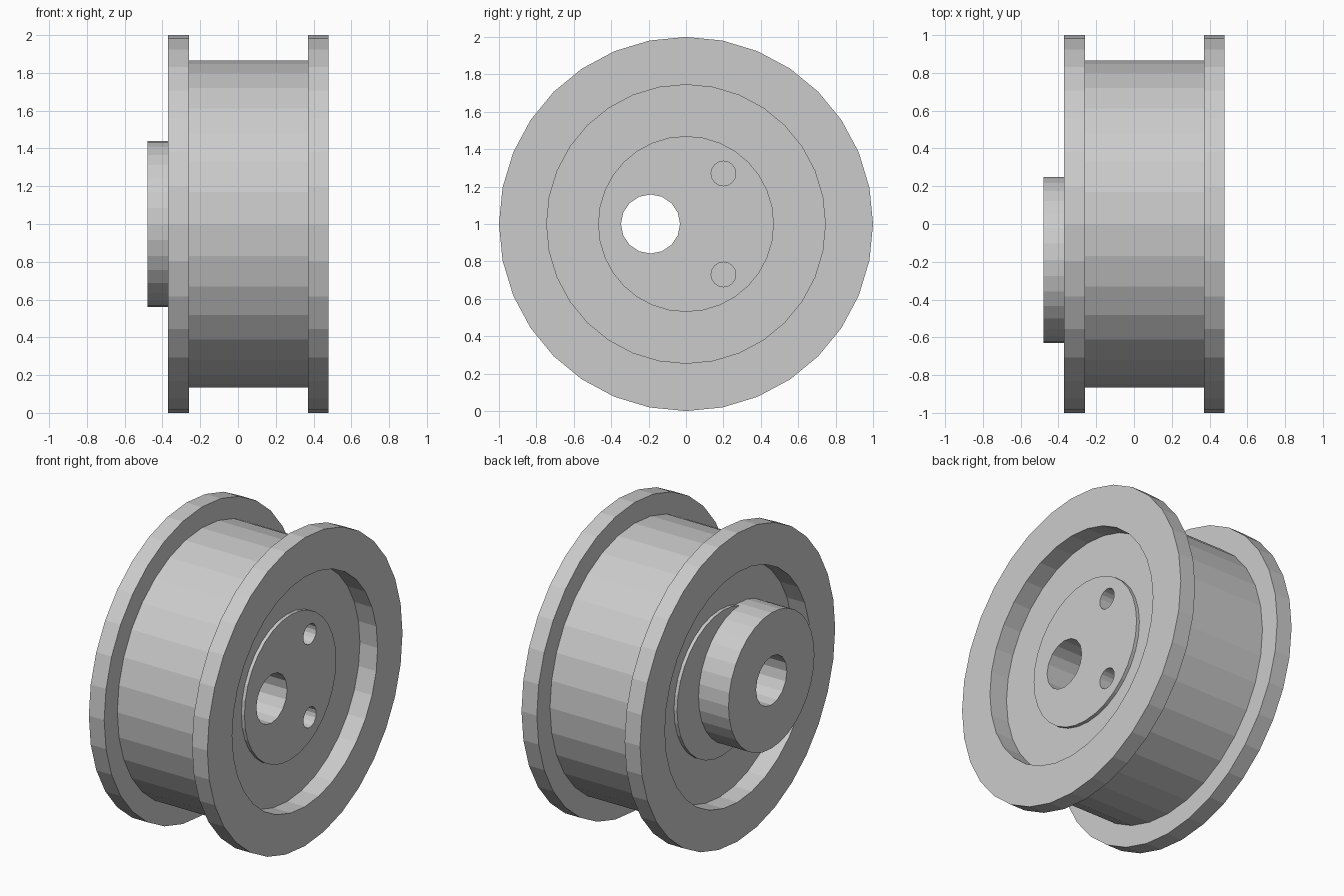
import bpy, bmesh
from math import sin, cos, tau

if "Cube" in bpy.data.objects:
    bpy.data.objects.remove(bpy.data.objects["Cube"])

AXIS_Z = 1.0
SHAFT_Y = -0.19


def lathe(name, profile, y=0.0, z=AXIS_Z, sides=32):
    """Revolve (x, radius) points around an axis parallel to x, capping both ends."""
    bm = bmesh.new()
    rings = [[bm.verts.new((x, y + r * sin(tau * i / sides), z + r * cos(tau * i / sides)))
              for i in range(sides)] for x, r in profile]
    for a, b in zip(rings, rings[1:]):
        for i in range(sides):
            j = (i + 1) % sides
            bm.faces.new((a[i], a[j], b[j], b[i]))
    bm.faces.new(rings[0])
    bm.faces.new(rings[-1])
    bmesh.ops.recalc_face_normals(bm, faces=bm.faces)
    mesh = bpy.data.meshes.new(name)
    bm.to_mesh(mesh)
    bm.free()
    obj = bpy.data.objects.new(name, mesh)
    bpy.context.collection.objects.link(obj)
    return obj


def boolean(obj, tool, operation):
    mod = obj.modifiers.new(operation.lower(), 'BOOLEAN')
    mod.operation, mod.object, mod.solver = operation, tool, 'EXACT'
    bpy.context.view_layer.objects.active = obj
    bpy.ops.object.modifier_apply(modifier=mod.name)
    bpy.data.objects.remove(tool)


# Flanged wheel: left raised disc, recess, flange, rim, flange, recess, right disc
pulley = lathe("pulley_wheel", [
    (-0.265, 0.47), (-0.243, 0.47), (-0.243, 0.745), (-0.37, 0.745),
    (-0.37, 1.0), (-0.26, 1.0), (-0.26, 0.865), (0.37, 0.865),
    (0.37, 1.0), (0.48, 1.0), (0.48, 0.745), (0.353, 0.745),
    (0.353, 0.47), (0.375, 0.47)])

# Off-centre hub on the left side
hub = lathe("hub", [(-0.48, 0.44), (-0.2, 0.44)], y=SHAFT_Y)
boolean(pulley, hub, 'UNION')

# Shaft bore right through the hub and wheel
bore = lathe("bore_cutter", [(-0.6, 0.158), (0.6, 0.158)], y=SHAFT_Y, sides=16)
boolean(pulley, bore, 'DIFFERENCE')

# Two blind pin holes on the right side
for side in (-1, 1):
    pin = lathe("pin_cutter", [(0.1, 0.066), (0.6, 0.066)], y=0.2,
                z=AXIS_Z + side * 0.27, sides=16)
    boolean(pulley, pin, 'DIFFERENCE')
